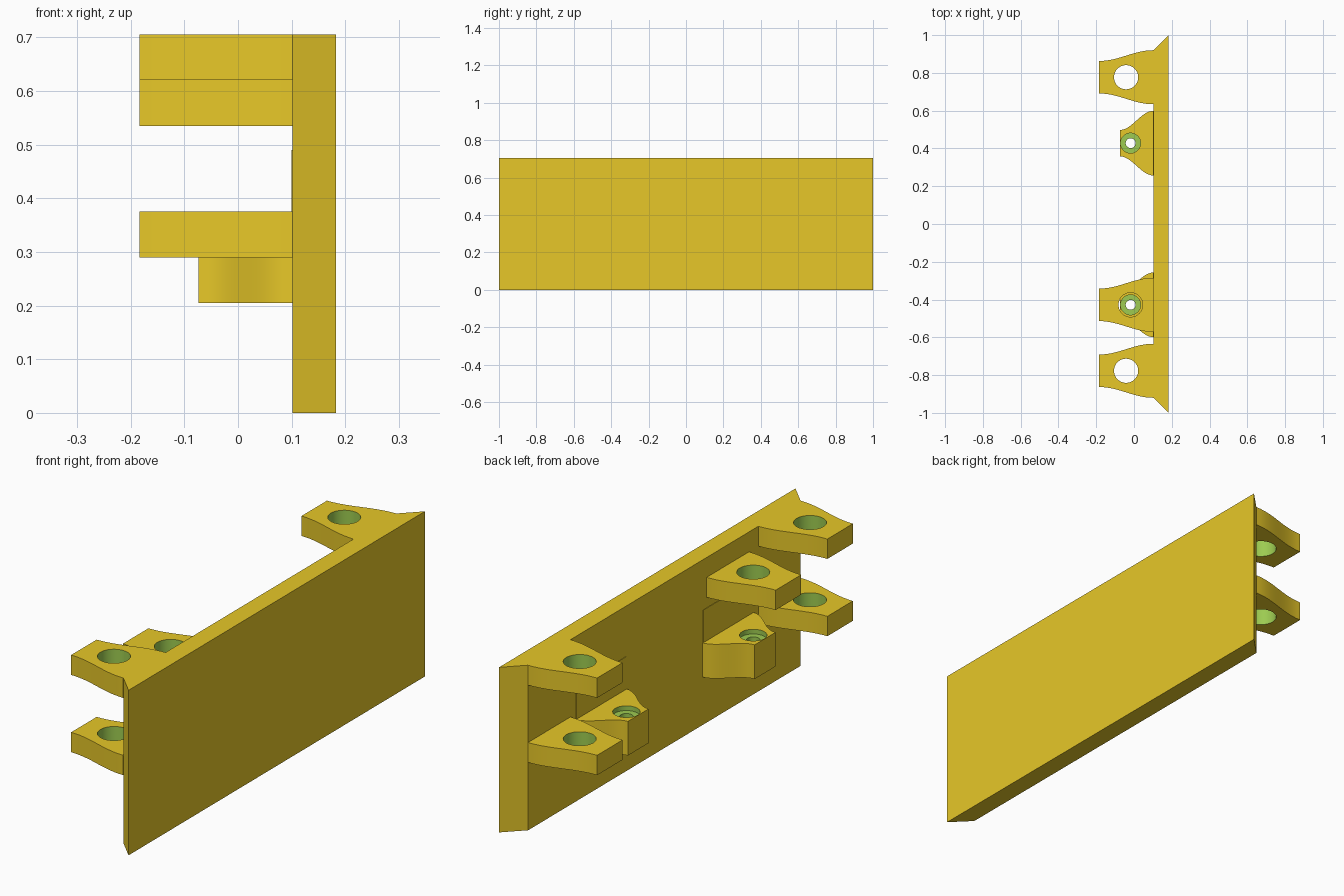
import bpy, bmesh, math

if "Cube" in bpy.data.objects:
    bpy.data.objects.remove(bpy.data.objects["Cube"])

FACE_X = 0.102          # inner face of the wall
OUT_X = 0.183           # outer face of the wall
TOP_Z = 0.705


def material(name, rgb):
    m = bpy.data.materials.new(name)
    m.diffuse_color = (*rgb, 1.0)
    m.use_nodes = True
    m.node_tree.nodes["Principled BSDF"].inputs["Base Color"].default_value = m.diffuse_color
    return m


YELLOW = material("yellow", (0.947, 0.680, 0.025))
GREEN = material("green", (0.337, 0.597, 0.082))


def prism(name, outline, z0, z1):
    """Extrude a flat xy outline between two heights."""
    bm = bmesh.new()
    face = bm.faces.new([bm.verts.new((x, y, z0)) for x, y in outline])
    up = bmesh.ops.extrude_face_region(bm, geom=[face])["geom"]
    verts = [v for v in up if isinstance(v, bmesh.types.BMVert)]
    bmesh.ops.translate(bm, vec=(0, 0, z1 - z0), verts=verts)
    bmesh.ops.recalc_face_normals(bm, faces=bm.faces)
    mesh = bpy.data.meshes.new(name)
    bm.to_mesh(mesh)
    bm.free()
    obj = bpy.data.objects.new(name, mesh)
    bpy.context.collection.objects.link(obj)
    mesh.materials.append(YELLOW)
    mesh.materials.append(GREEN)
    return obj


def circle(cx, cy, r, n=48):
    return [(cx + r * math.cos(2 * math.pi * i / n),
             cy + r * math.sin(2 * math.pi * i / n)) for i in range(n)]


def flared(cy, tip_x, tip_half, root_half, n=14):
    """Outline that widens in an S-curve from its tip to the wall."""
    side = []
    for i in range(n + 1):
        t = i / n
        ease = 0.5 - 0.5 * math.cos(math.pi * t)
        side.append((tip_x + (FACE_X - tip_x) * t,
                     tip_half + (root_half - tip_half) * ease))
    return ([(x, cy - h) for x, h in side] +
            [(x, cy + h) for x, h in reversed(side)])


def drill(obj, cx, cy, r, z0, z1):
    """Cut a round hole, then apply it and drop the cutter."""
    cutter = prism("cutter", circle(cx, cy, r), z0, z1)
    cutter.hide_render = True
    mod = obj.modifiers.new("hole", "BOOLEAN")
    mod.operation, mod.solver, mod.object = "DIFFERENCE", "EXACT", cutter
    deps = bpy.context.evaluated_depsgraph_get()
    mesh = bpy.data.meshes.new_from_object(obj.evaluated_get(deps))
    obj.modifiers.clear()
    obj.data = mesh
    bpy.data.objects.remove(cutter)


def finish(obj, cx, cy, r):
    """Green inside the hole, smooth curved sides."""
    mesh = obj.data
    for p in mesh.polygons:
        inside = all(math.hypot(mesh.vertices[v].co.x - cx,
                                mesh.vertices[v].co.y - cy) < r + 0.001
                     for v in p.vertices)
        p.material_index = 1 if inside else 0
    bpy.ops.object.select_all(action="DESELECT")
    obj.select_set(True)
    bpy.context.view_layer.objects.active = obj
    bpy.ops.object.shade_smooth_by_angle(angle=math.radians(30))


def lug(name, cy, z0, hole_x):
    obj = prism(name, flared(cy, -0.184, 0.086, 0.143), z0, z0 + 0.085)
    drill(obj, hole_x, cy, 0.064, z0 - 0.05, z0 + 0.15)
    finish(obj, hole_x, cy, 0.064)


def boss(name, cy):
    hx = -0.018
    obj = prism(name, flared(cy, -0.074, 0.070, 0.171), 0.205, 0.351)
    drill(obj, hx, cy, 0.026, 0.1, 0.45)
    drill(obj, hx, cy, 0.053, 0.331, 0.45)
    finish(obj, hx, cy, 0.053)


# Wall with mitred ends
prism("wall", [(FACE_X, -0.919), (OUT_X, -1), (OUT_X, 1), (FACE_X, 0.919)], 0, TOP_Z)

for side, s in (("right", 1), ("left", -1)):
    # Hinge lugs near each end
    lug("upper_lug_" + side, s * 0.777, 0.62, -0.042)
    lug("lower_lug_" + side, s * 0.777, 0.29, -0.042)
    # Screw bosses and the thin pads behind them
    boss("boss_" + side, s * 0.428)
    prism("pad_" + side, [(FACE_X - 0.002, s * 0.428 - 0.168), (FACE_X, s * 0.428 - 0.168),
                          (FACE_X, s * 0.428 + 0.168), (FACE_X - 0.002, s * 0.428 + 0.168)],
          0.351, 0.49)

# Single extra lug above one boss
lug("middle_lug", -0.428, 0.535, -0.018)
